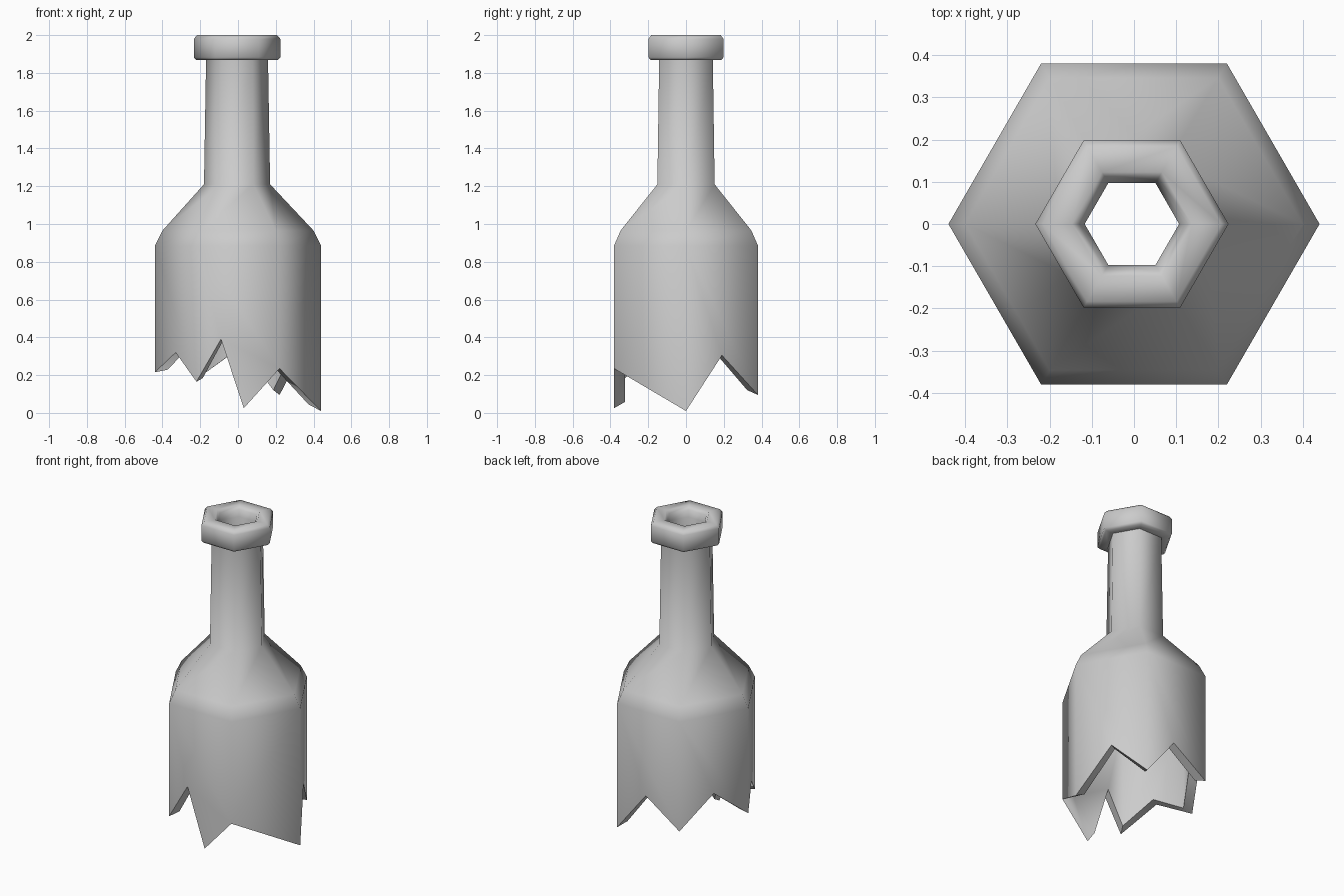
import bpy, bmesh
from math import cos, sin, radians

if "Cube" in bpy.data.objects:
    bpy.data.objects.remove(bpy.data.objects["Cube"])

WALL = 0.85  # inner radius / outer radius of the body

def hexagon(bm, r, z):
    dx = -0.005 if z > 1.1 else 0.0   # neck leans very slightly left
    return [bm.verts.new((dx + r * cos(radians(60 * i)), r * sin(radians(60 * i)), z))
            for i in range(6)]

def bridge(bm, a, b):
    n = len(a)
    for i in range(n):
        j = (i + 1) % n
        bm.faces.new((a[i], a[j], b[j], b[i]))

# Broken edge: per side, (fraction along the side, height); sides run anticlockwise from +x
JAGS = [
    [(0, 0.01), (0.5, 0.305)],
    [(0, 0.095), (0.46, 0.35)],
    [(0, 0.185), (0.5, 0.385)],
    [(0, 0.215), (0.5, 0.32)],
    [(0, 0.165), (0.295, 0.39), (0.57, 0.025)],
    [(0, 0.235)],
]

def wall(bm, ring, scale, inner):
    """Side walls from a hexagon ring down to the jagged edge; returns the edge loop."""
    rows = []
    for i, side in enumerate(JAGS):
        a, b = ring[i].co, ring[(i + 1) % 6].co
        row = []
        for t, z in side:
            p = a.lerp(b, t)
            p.z = z * 0.9 + 0.035 if inner else z
            row.append(bm.verts.new(p))
        rows.append(row)
    for i in range(6):
        j = (i + 1) % 6
        bm.faces.new([ring[j], ring[i]] + rows[i] + [rows[j][0]])
    return [v for row in rows for v in row]

bm = bmesh.new()

# Shell profile: outer shoulder, neck, lip, then down the inside of the neck
profile = [
    (0.44, 0.885), (0.40, 0.965), (0.175, 1.21), (0.164, 1.868),
    (0.216, 1.868), (0.229, 1.882), (0.229, 1.98), (0.212, 2.0),
    (0.142, 2.0), (0.125, 1.98), (0.112, 1.94), (0.112, 1.19),
    (0.345, 0.94), (0.44 * WALL, 0.865),
]
rings = [hexagon(bm, r, z) for r, z in profile]
for lower, upper in zip(rings, rings[1:]):
    bridge(bm, lower, upper)

# Body walls and the thickness of the broken edge
outer = wall(bm, rings[0], 1.0, False)
inner = wall(bm, rings[-1], WALL, True)
bridge(bm, outer, inner)

bmesh.ops.recalc_face_normals(bm, faces=bm.faces)
mesh = bpy.data.meshes.new("broken_bottle")
bm.to_mesh(mesh)
bm.free()
bottle = bpy.data.objects.new("broken_bottle", mesh)
bpy.context.collection.objects.link(bottle)

# Smooth around the six sides, sharp at the lip and the break
bpy.context.view_layer.objects.active = bottle
bottle.select_set(True)
bpy.ops.object.shade_smooth_by_angle(angle=radians(65))
